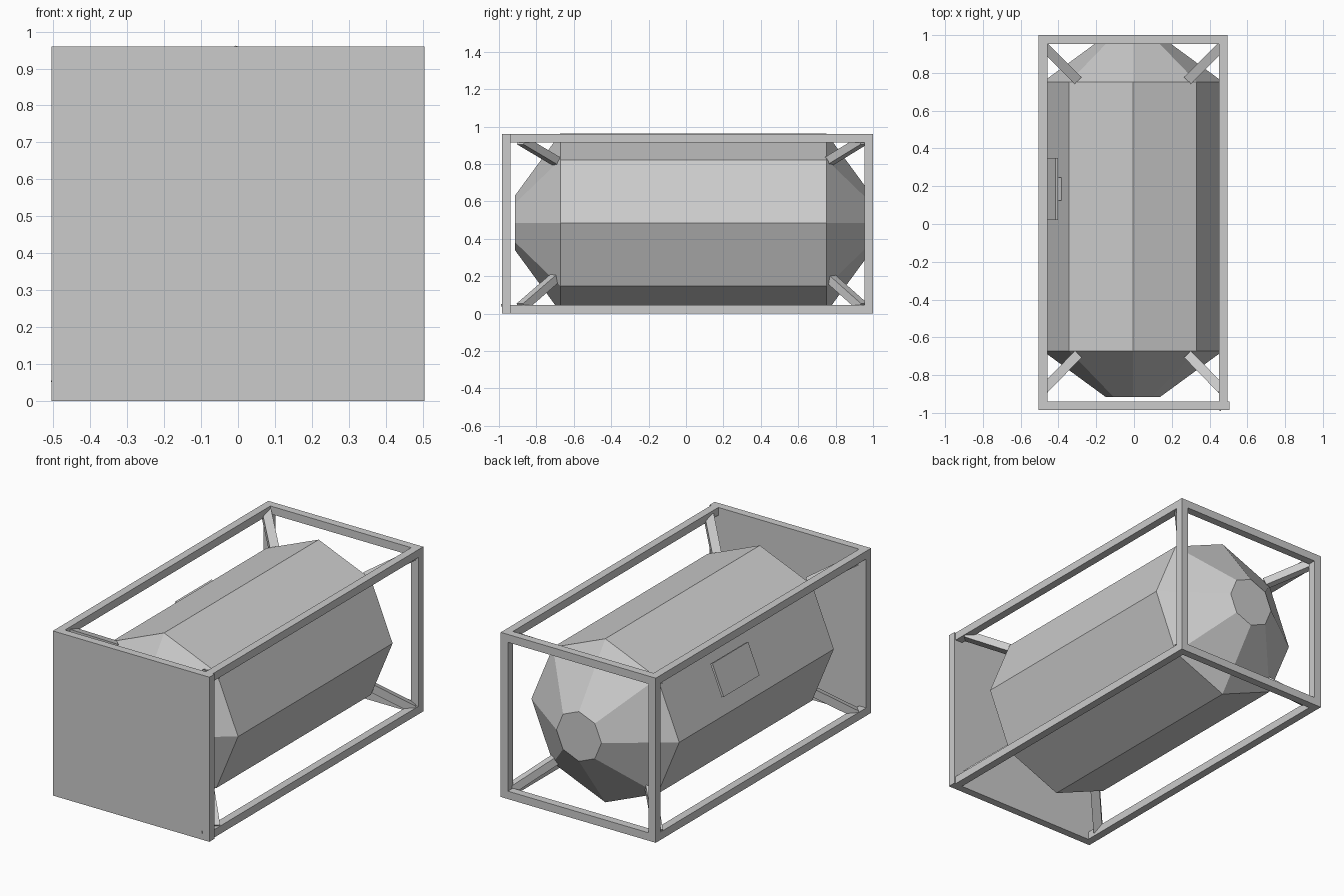
import bpy, bmesh, math
from mathutils import Vector, Matrix

cube = bpy.data.objects.get("Cube")
if cube:
    bpy.data.objects.remove(cube, do_unlink=True)

grey = bpy.data.materials.new("light grey")
grey.use_nodes = True
COLOUR = (0.6, 0.6, 0.6, 1)
grey.diffuse_color = COLOUR
grey.node_tree.nodes["Principled BSDF"].inputs["Base Color"].default_value = COLOUR


def finish(name, bm):
    bmesh.ops.recalc_face_normals(bm, faces=bm.faces)
    mesh = bpy.data.meshes.new(name)
    bm.to_mesh(mesh)
    bm.free()
    mesh.materials.append(grey)
    obj = bpy.data.objects.new(name, mesh)
    bpy.context.collection.objects.link(obj)
    return obj


def box(name, low, high):
    """Box between two opposite corners."""
    low, high = Vector(low), Vector(high)
    bm = bmesh.new()
    bmesh.ops.create_cube(bm, size=1)
    bmesh.ops.scale(bm, vec=high - low, verts=bm.verts)
    bmesh.ops.translate(bm, vec=(low + high) / 2, verts=bm.verts)
    return finish(name, bm)


def loft(name, rings):
    """Skin a list of equal-length point rings and cap both ends."""
    bm = bmesh.new()
    loops = [[bm.verts.new(p) for p in ring] for ring in rings]
    for a, b in zip(loops, loops[1:]):
        for i in range(len(a)):
            j = (i + 1) % len(a)
            bm.faces.new((a[i], a[j], b[j], b[i]))
    bm.faces.new(loops[0])
    bm.faces.new(loops[-1])
    return finish(name, bm)


X0, X1, Y0, Y1, H, T = -0.505, 0.495, -0.985, 1.0, 0.96, 0.046

# Open frame: long rails, rear crossbars and rear posts
for level, z in (("lower", 0), ("upper", H - T)):
    for side, x in (("right", X0), ("left", X1 - T)):
        box(f"{level}_{side}_rail", (x, Y0 + T, z), (x + T, Y1, z + T))
    box(f"{level}_rear_crossbar", (X0 + T, Y1 - T, z), (X1 - T, Y1, z + T))
for side, x in (("right", X0), ("left", X1 - T)):
    box(f"rear_{side}_post", (x, Y1 - T, T), (x + T, Y1, H - T))

# Solid front wall with its corner post and a small pin
box("front_right_post", (X0, Y0, 0), (X0 + T, Y0 + T, H))
box("front_wall", (X0 + T, Y0, 0), (0.505, Y0 + T, H))
box("front_pin", (0.453, Y0 - 0.004, 0.038), (0.461, Y0 + 0.01, 0.05))

# Eight-sided tank with tapered ends
CX, CZ, R = -0.006, 0.485, 0.477


def octagon(y, r):
    return [(CX + r * math.sin(k * math.pi / 4), y, CZ + r * math.cos(k * math.pi / 4))
            for k in range(8)]


loft("tank", [octagon(-0.915, 0.145), octagon(-0.672, R),
              octagon(0.752, R), octagon(0.995, 0.145)])

# Diagonal struts from the tank to the frame corners
for end, y_in, y_out in (("front", -0.695, -0.88), ("rear", 0.765, 0.945)):
    for level, z_in, z_out in (("lower", 0.195, 0.035), ("upper", 0.815, 0.925)):
        for side, s in (("right", -1), ("left", 1)):
            a = Vector((CX + s * 0.295, y_in, z_in))
            b = Vector((CX + s * 0.475, y_out, z_out))
            along = (b - a).normalized()
            across = along.cross(Vector((0, 0, 1))).normalized() * 0.025
            up = across.cross(along).normalized() * 0.022
            ring = [across + up, across - up, -across - up, up - across]
            loft(f"{end}_{level}_{side}_strut",
                 [[a + p for p in ring], [b + p for p in ring]])

# Hatch plate standing off the upper right face of the tank on a short neck
top = Vector((CX - R * math.sin(math.pi / 4), 0, CZ + R * math.cos(math.pi / 4)))
low = Vector((CX - R, 0, CZ))
slope = (top - low).normalized()
normal = Vector((-slope.z, 0, slope.x))
centre = top.lerp(low, 0.46) + Vector((0, 0.185, 0))


def plate_ring(width, height, offset):
    return [centre + Vector((0, sy * width / 2, 0)) + slope * sz * height / 2 + normal * offset
            for sy, sz in ((-1, -1), (1, -1), (1, 1), (-1, 1))]


loft("hatch_neck", [plate_ring(0.12, 0.12, -0.01), plate_ring(0.12, 0.12, 0.022)])
loft("hatch_plate", [plate_ring(0.14, 0.13, 0.02), plate_ring(0.33, 0.19, 0.034),
                     plate_ring(0.33, 0.19, 0.048)])
